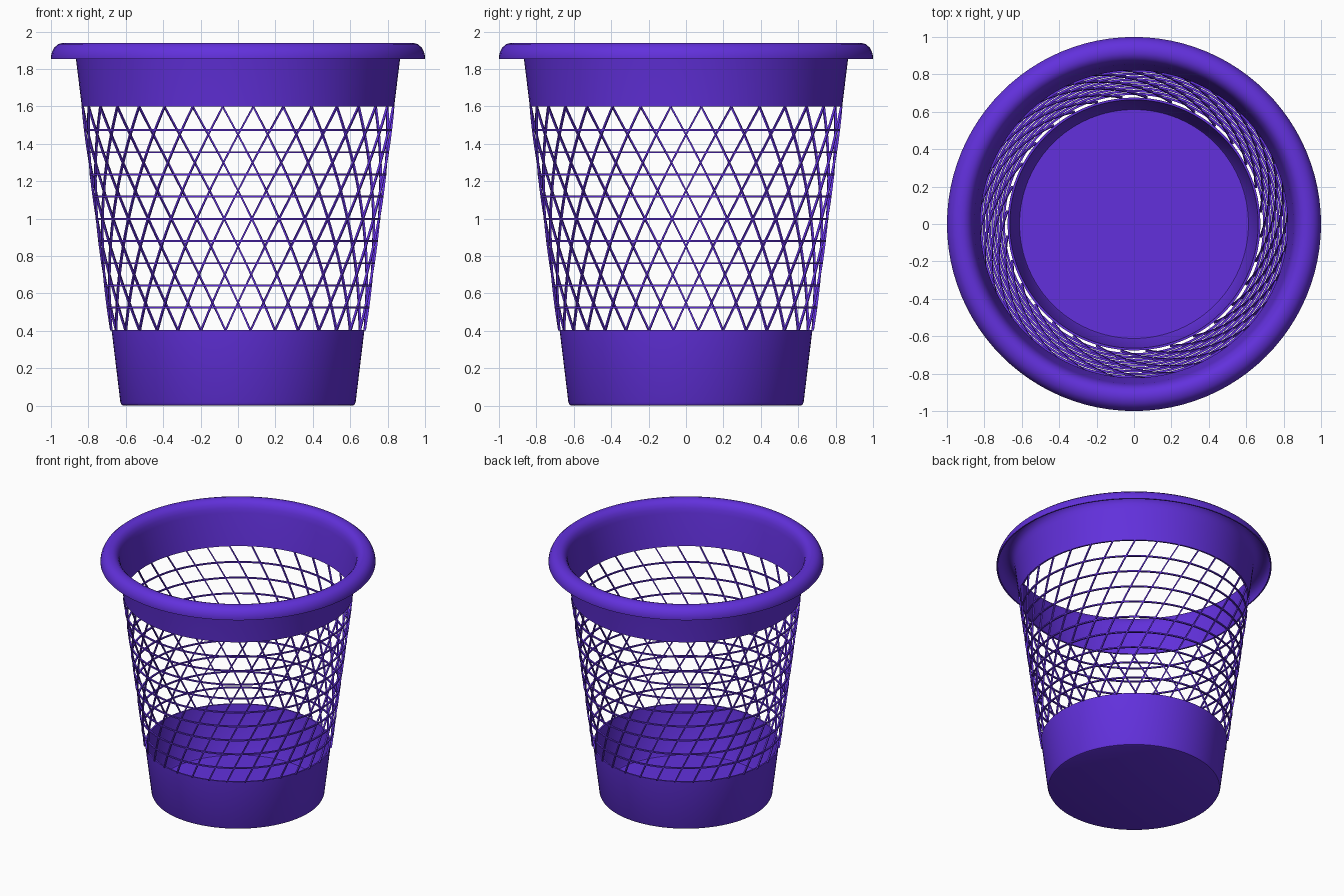
import bpy, bmesh, math

if "Cube" in bpy.data.objects:
    bpy.data.objects.remove(bpy.data.objects["Cube"])

SEG = 96
Z0, Z1 = 0.405, 1.592      # open lattice zone
R0, R1 = 0.681, 0.833      # lattice radius at its bottom and top
STRANDS, TWIST = 32, math.radians(45)

purple = bpy.data.materials.new("purple plastic")
purple.diffuse_color = (0.122, 0.030, 0.716, 1)
purple.use_nodes = True
purple.node_tree.nodes["Principled BSDF"].inputs["Base Color"].default_value = purple.diffuse_color


def finish(name, bm, angle=40):
    bmesh.ops.remove_doubles(bm, verts=bm.verts, dist=1e-5)
    bmesh.ops.recalc_face_normals(bm, faces=bm.faces)
    me = bpy.data.meshes.new(name)
    bm.to_mesh(me)
    bm.free()
    me.materials.append(purple)
    ob = bpy.data.objects.new(name, me)
    bpy.context.collection.objects.link(ob)
    bpy.ops.object.select_all(action='DESELECT')
    ob.select_set(True)
    bpy.context.view_layer.objects.active = ob
    bpy.ops.object.shade_smooth_by_angle(angle=math.radians(angle))
    return ob


def lathe(bm, profile, closed=True):
    """Revolve (radius, z) points around the z axis."""
    cols = []
    for i in range(SEG):
        a = 2 * math.pi * i / SEG
        c, s = math.cos(a), math.sin(a)
        cols.append([bm.verts.new((r * c, r * s, z)) for r, z in profile])
    n = len(profile)
    for i in range(SEG):
        p, q = cols[i], cols[(i + 1) % SEG]
        for j in range(n if closed else n - 1):
            k = (j + 1) % n
            if profile[j][0] == 0 and profile[k][0] == 0:
                continue
            bm.faces.new((p[j], q[j], q[k], p[k]))


def lattice_radius(z):
    return R0 + (R1 - R0) * (z - Z0) / (Z1 - Z0)


# solid cup at the bottom, with floor
bm = bmesh.new()
lathe(bm, [(0, 0), (0.612, 0), (0.622, 0.004), (0.629, 0.018), (0.676, 0.405),
           (0.664, 0.405), (0.618, 0.03), (0.612, 0.02), (0, 0.02)], closed=False)
finish("bottom_cup", bm)

# upper band that rolls over into a hollow lip
bm = bmesh.new()
outer = [(0.822, 1.598), (0.853, 1.85), (0.860, 1.885), (0.872, 1.912), (0.890, 1.931),
         (0.912, 1.940), (0.935, 1.940), (0.960, 1.933), (0.982, 1.915),
         (0.995, 1.890), (1.0, 1.868), (1.0, 1.852)]
inner = [(0.990, 1.852), (0.990, 1.868), (0.985, 1.887), (0.974, 1.907), (0.956, 1.922),
         (0.934, 1.929), (0.914, 1.929), (0.897, 1.921), (0.882, 1.905),
         (0.872, 1.882), (0.866, 1.85), (0.835, 1.598)]
lathe(bm, outer + inner)
finish("upper_band_and_lip", bm)

# horizontal hoops
bm = bmesh.new()
for k in range(1, 10):
    z = Z0 + (Z1 - Z0) * k / 10
    r = lattice_radius(z)
    lathe(bm, [(r - 0.006, z - 0.005), (r + 0.006, z - 0.005),
               (r + 0.006, z + 0.005), (r - 0.006, z + 0.005)])
finish("lattice_hoops", bm)

# slanted strands, all winding the same way
bm = bmesh.new()
STEPS = 28
for s in range(STRANDS):
    start = -math.pi / 2 + 2 * math.pi * (s + 0.5) / STRANDS
    prev = None
    for i in range(STEPS + 1):
        t = i / STEPS
        z = Z0 - 0.004 + (Z1 - Z0 + 0.01) * t
        r, a = lattice_radius(z), start + TWIST * t
        ring = []
        for dr, dw in ((-1, -1), (1, -1), (1, 1), (-1, 1)):
            rr, aa = r + dr * 0.006, a + dw * 0.0052 / r
            ring.append(bm.verts.new((rr * math.cos(aa), rr * math.sin(aa), z)))
        if prev:
            for j in range(4):
                k = (j + 1) % 4
                bm.faces.new((prev[j], prev[k], ring[k], ring[j]))
        else:
            bm.faces.new(ring)
        prev = ring
    bm.faces.new(prev)
finish("lattice_strands", bm)
